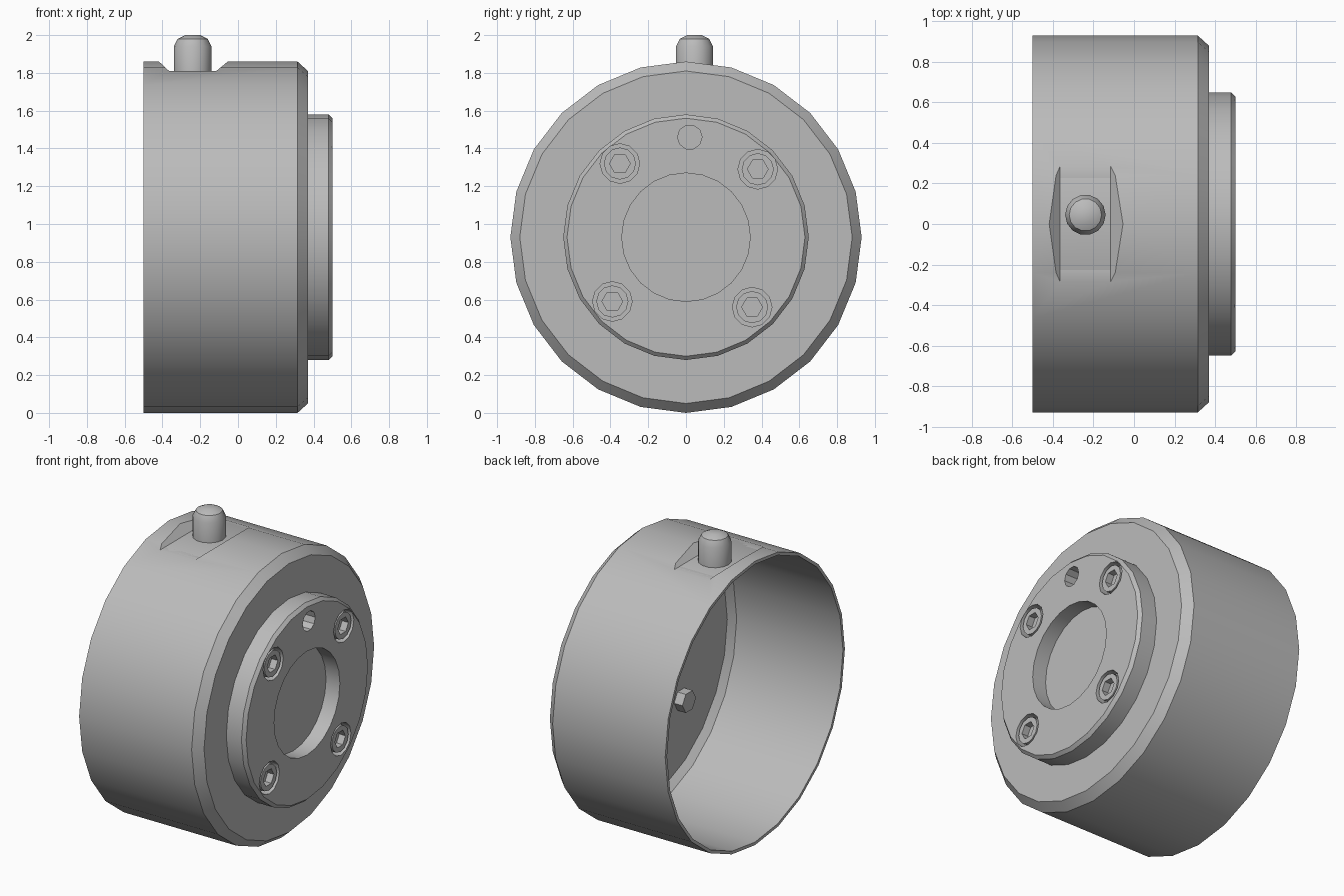
import bpy, bmesh, math
from mathutils import Matrix, Vector

cube = bpy.data.objects.get("Cube")
if cube:
    bpy.data.objects.remove(cube, do_unlink=True)

AXIS_Z = 0.93
SIDES = 24

metal = bpy.data.materials.new("grey metal")
metal.use_nodes = True
metal.diffuse_color = (0.5, 0.5, 0.5, 1)
metal.node_tree.nodes["Principled BSDF"].inputs["Base Color"].default_value = (0.5, 0.5, 0.5, 1)


def finish(name, bm):
    bmesh.ops.remove_doubles(bm, verts=bm.verts, dist=0.0005)
    bmesh.ops.recalc_face_normals(bm, faces=bm.faces)
    mesh = bpy.data.meshes.new(name)
    bm.to_mesh(mesh)
    bm.free()
    mesh.materials.append(metal)
    obj = bpy.data.objects.new(name, mesh)
    bpy.context.collection.objects.link(obj)
    return obj


def lathe(name, profile, centre, sides, axis="X"):
    """Spin closed (along, radius) points about an axis through centre."""
    bm = bmesh.new()
    verts = [bm.verts.new((a, 0, r)) for a, r in profile]
    edges = [bm.edges.new((v, verts[(i + 1) % len(verts)])) for i, v in enumerate(verts)]
    bmesh.ops.spin(bm, geom=verts + edges, cent=(0, 0, 0), axis=(1, 0, 0),
                   angle=math.tau, steps=sides, use_merge=True)
    bmesh.ops.remove_doubles(bm, verts=bm.verts, dist=0.0005)
    bmesh.ops.dissolve_degenerate(bm, edges=bm.edges, dist=0.0005)
    turn = Matrix.Rotation(-math.pi / 2, 4, "Y") if axis == "Z" else Matrix()
    bm.transform(Matrix.Translation(centre) @ turn)
    return finish(name, bm)


def rod(name, x0, x1, radius, y, z, sides):
    """Solid cylinder along x."""
    bm = bmesh.new()
    bmesh.ops.create_cone(bm, cap_ends=True, segments=sides, radius1=radius,
                          radius2=radius, depth=x1 - x0)
    bm.transform(Matrix.Translation(((x0 + x1) / 2, y, z)) @ Matrix.Rotation(math.pi / 2, 4, "Y"))
    return finish(name, bm)


def prism(name, outline, half_width):
    """Extrude an xz outline along y."""
    bm = bmesh.new()
    face = bm.faces.new([bm.verts.new((x, -half_width, z)) for x, z in outline])
    out = bmesh.ops.extrude_face_region(bm, geom=[face])["geom"]
    bmesh.ops.translate(bm, vec=(0, 2 * half_width, 0),
                        verts=[g for g in out if isinstance(g, bmesh.types.BMVert)])
    return finish(name, bm)


def combine(obj, tool, operation="DIFFERENCE"):
    tool.hide_render = True
    mod = obj.modifiers.new("cut", "BOOLEAN")
    mod.operation, mod.solver, mod.object = operation, "EXACT", tool
    bpy.context.view_layer.objects.active = obj
    bpy.ops.object.modifier_apply(modifier=mod.name)
    bpy.data.objects.remove(tool, do_unlink=True)


def smooth(obj, angle=30):
    bpy.ops.object.select_all(action="DESELECT")
    obj.select_set(True)
    bpy.context.view_layer.objects.active = obj
    bpy.ops.object.shade_smooth_by_angle(angle=math.radians(angle))


# Thin-walled cup with bevelled end, raised disc and shallow centre bore
housing = lathe("housing", [
    (-0.5, 0.91), (-0.5, 0.93), (0.315, 0.93), (0.37, 0.88), (0.37, 0.65),
    (0.48, 0.65), (0.5, 0.63), (0.5, 0.34), (0.4, 0.34), (0.4, 0),
    (0.38, 0), (0.38, 0.34), (0.31, 0.34), (0.31, 0.87), (0.27, 0.91),
], (0, 0, AXIS_Z), SIDES)

# Flat slot with sloping ends across the top
slot = [(-0.44, 1.88), (-0.365, 1.81), (-0.115, 1.81), (-0.03, 1.88)]
combine(housing, prism("slot_cutter", slot, 0.5))
tray = [(-0.47, 1.87)] + slot + [(0, 1.87), (-0.1, 1.785), (-0.38, 1.785)]
slot_floor = prism("slot_floor", tray, 0.5)
combine(slot_floor, rod("rim_limit", -0.49, 0.3, 0.922, 0, AXIS_Z, SIDES), "INTERSECT")

# Small blind hole in the disc
combine(housing, rod("pin_hole_cutter", 0.4, 0.6, 0.065, 0.02, 1.46, 10))

# Four flush socket screws in counterbores
for i, (y, z) in enumerate([(-0.35, 1.32), (0.38, 1.29), (-0.39, 0.59), (0.35, 0.56)]):
    combine(housing, rod("counterbore_cutter", 0.44, 0.6, 0.105, y, z, 12))
    screw = rod("screw_%d" % (i + 1), 0.43, 0.495, 0.085, y, z, 12)
    combine(screw, rod("socket_cutter", 0.45, 0.6, 0.055, y, z, 6))
    smooth(screw, 35)
    smooth(rod("screw_end_%d" % (i + 1), 0.25, 0.32, 0.07, y, z, 6))

# Rounded locating pin standing in the slot
pin = lathe("locating_pin", [(1.79, 0), (1.79, 0.1), (1.94, 0.1), (1.98, 0.08), (2.0, 0.04), (2.0, 0)],
            (-0.24, 0.045, 0), 14, "Z")

for part in (housing, slot_floor, pin):
    smooth(part, 32)
